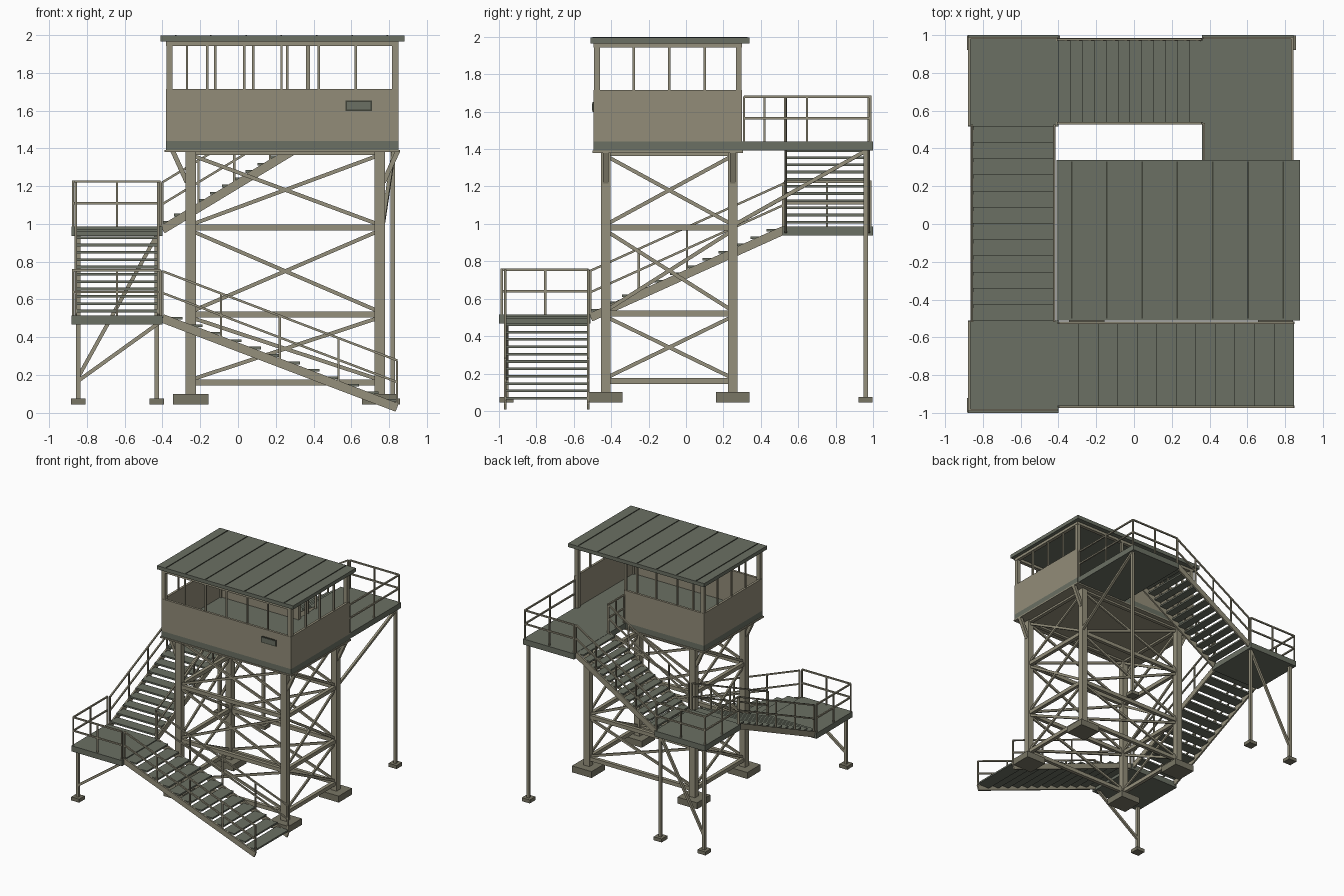
import bpy, bmesh
from mathutils import Vector

if "Cube" in bpy.data.objects:
    bpy.data.objects.remove(bpy.data.objects["Cube"])


def material(name, rgb):
    m = bpy.data.materials.new(name)
    m.diffuse_color = (*rgb, 1)
    m.use_nodes = True
    m.node_tree.nodes["Principled BSDF"].inputs["Base Color"].default_value = m.diffuse_color
    return m


STEEL = material("khaki steel", (0.30, 0.28, 0.20))
WALL = material("khaki wall panel", (0.29, 0.265, 0.19))
DARK = material("dark grey green", (0.145, 0.16, 0.125))
SEAM = material("seam dark", (0.05, 0.055, 0.04))
BASE = material("footing", (0.19, 0.18, 0.13))


class Part:
    """Collects boxes and bars into one named object."""

    def __init__(self, name, mat):
        self.name, self.mat, self.bm = name, mat, bmesh.new()

    def bar(self, a, b, w, h=None):
        # rectangular bar from a to b, w sideways and h upwards
        a, b, h = Vector(a), Vector(b), h or w
        d = (b - a).normalized()
        side = d.cross(Vector((0, 0, 1)))
        side = side.normalized() if side.length > 1e-4 else Vector((1, 0, 0))
        up = side.cross(d)
        rings = [[self.bm.verts.new(p + side * (i * w / 2) + up * (j * h / 2))
                  for i, j in ((-1, -1), (1, -1), (1, 1), (-1, 1))] for p in (a, b)]
        self.bm.faces.new(rings[0])
        self.bm.faces.new(rings[1])
        for i in range(4):
            k = (i + 1) % 4
            self.bm.faces.new((rings[0][i], rings[0][k], rings[1][k], rings[1][i]))

    def box(self, x0, x1, y0, y1, z0, z1):
        y = (y0 + y1) / 2
        z = (z0 + z1) / 2
        self.bar((x0, y, z), (x1, y, z), y1 - y0, z1 - z0)

    def done(self):
        bmesh.ops.recalc_face_normals(self.bm, faces=self.bm.faces)
        me = bpy.data.meshes.new(self.name)
        self.bm.to_mesh(me)
        self.bm.free()
        me.materials.append(self.mat)
        bpy.context.collection.objects.link(bpy.data.objects.new(self.name, me))


# Tower legs, footings, ring beams and cross bracing
LX, LY = (-0.25, 0.75), (-0.43, 0.25)
LEVELS = (0.16, 0.52, 0.98, 1.38)
legs, foots = Part("tower_legs", STEEL), Part("tower_footings", BASE)
knees = Part("knee_braces", STEEL)
for x in LX:
    for y in LY:
        legs.box(x - .027, x + .027, y - .025, y + .025, 0.09, 1.39)
        foots.box(x - .093, x + .093, y - .09, y + .09, 0.045, 0.10)
        s = 1 if x > 0 else -1
        knees.bar((x + s * .02, y, 1.22), (x + s * .095, y, 1.385), 0.03, 0.025)
legs.done(), foots.done(), knees.done()

rings, cross = Part("ring_beams", STEEL), Part("cross_bracing", STEEL)
corners = [(LX[0], LY[0]), (LX[1], LY[0]), (LX[1], LY[1]), (LX[0], LY[1])]
for i, p in enumerate(corners):
    q = corners[(i + 1) % 4]
    for z in LEVELS:
        rings.bar((*p, z), (*q, z), 0.03, 0.032)
    for z0, z1 in zip(LEVELS, LEVELS[1:]):
        cross.bar((*p, z0 + .015), (*q, z1 - .015), 0.014, 0.02)
        cross.bar((*p, z1 - .015), (*q, z0 + .015), 0.014, 0.02)
rings.done(), cross.done()

# Cabin floor, edge strip, walls and window posts
X0, X1, Y0, Y1, DOOR = -0.38, 0.85, -0.495, 0.30, 0.38
floor = Part("cabin_floor", DARK)
floor.box(X0, X1, Y0, Y1, 1.392, 1.44)
floor.done()
strip = Part("floor_edge_strip", STEEL)
strip.box(X0 - .008, X1 + .006, Y0 - .006, Y1 + .006, 1.38, 1.392)
strip.done()
walls = Part("cabin_walls", WALL)
walls.box(X0, X1, Y0, Y0 + .02, 1.44, 1.715)
walls.box(X0, DOOR, Y1 - .02, Y1, 1.44, 1.715)
for x in (X0, X1 - .02):
    walls.box(x, x + .02, Y0, Y1, 1.44, 1.715)
walls.done()

posts = Part("cabin_corner_posts", STEEL)
for x in (X0 + .018, X1 - .018):
    for y in (Y0 + .018, Y1 - .018):
        posts.box(x - .016, x + .016, y - .016, y + .016, 1.44, 1.95)
posts.box(DOOR - .02, DOOR, Y1 - .022, Y1 - .002, 1.44, 1.95)
posts.done()
mull = Part("window_posts", STEEL)
for x in (-.163, .033, .23, .427, .623):
    mull.box(x - .006, x + .006, Y0 + .006, Y0 + .018, 1.71, 1.95)
for x in (-.27, -.12, .08, .26):
    mull.box(x - .006, x + .006, Y1 - .018, Y1 - .006, 1.71, 1.95)
for y in (-.28, -.09, .10):
    for x in (X0 + .012, X1 - .012):
        mull.box(x - .006, x + .006, y - .006, y + .006, 1.71, 1.95)
mull.done()
header = Part("window_header", STEEL)
for y in (Y0 + .015, Y1 - .015):
    header.bar((X0, y, 1.955), (X1, y, 1.955), 0.03, 0.025)
for x in (X0 + .015, X1 - .015):
    header.bar((x, Y0, 1.955), (x, Y1, 1.955), 0.03, 0.025)
header.done()

# Roof with standing seams
roof, seams = Part("roof", DARK), Part("roof_seams", SEAM)
roof.box(-0.41, 0.88, -0.51, 0.34, 1.965, 1.996)
for i in range(7):
    x = -0.33 + i * 0.1867
    seams.box(x - .004, x + .004, -0.5, 0.33, 1.994, 2.0)
roof.done(), seams.done()

# Blank plate on the front wall
plate, frame = Part("wall_plate", DARK), Part("wall_plate_frame", SEAM)
frame.box(.57, .71, Y0 - .005, Y0, 1.597, 1.652)
plate.box(.578, .702, Y0 - .008, Y0, 1.605, 1.644)
plate.done(), frame.done()

# Landings
decks = Part("landings", DARK)
for x0, x1, y0, y1, z in ((-.88, -.40, -1, -.51, .515), (-.88, -.40, .515, 1, .985),
                          (.36, .845, Y1, 1, 1.44)):
    decks.box(x0, x1, y0, y1, z - .048, z)
decks.done()

# Railings
rails = Part("railings", STEEL)


def railing(a, b, n):
    a, b = Vector(a), Vector(b)
    for h in (.24, .125):
        up = Vector((0, 0, h))
        rails.bar(a + up, b + up, 0.012)
    for i in range(n + 1):
        p = a.lerp(b, i / n)
        rails.bar(p, p + Vector((0, 0, .24)), 0.011)


for y, e, z in ((-.985, -.52, .515), (.985, .525, .985)):
    railing((-.872, y, z), (-.41, y, z), 2)
    railing((-.872, e, z), (-.872, y, z), 2)
railing((.838, .31, 1.44), (.838, .985, 1.44), 2)
railing((.838, .985, 1.44), (.37, .985, 1.44), 2)
railing((.37, .31, 1.44), (.37, .53, 1.44), 2)

# Stair flights: two stringers, treads and rails on both sides
stringers, treads = Part("stair_stringers", STEEL), Part("stair_treads", DARK)


def flight(a, b, side, n=12, posts=4):
    a, b, s = Vector(a), Vector(b), Vector(side)
    for k in (-1, 1):
        stringers.bar(a + s * k, b + s * k, 0.014, 0.046)
        lift = Vector((0, 0, .01))
        railing(a + s * k + lift, b + s * k + lift, posts)
    run = Vector((b.x - a.x, b.y - a.y, 0)) / n
    for i in range(n):
        c = a.lerp(b, (i + .5) / n) + Vector((0, 0, .02))
        treads.bar(c - run * .54, c + run * .54, s.length * 2 - .01, 0.014)


flight((.842, -.745, .028), (-.40, -.745, .50), (0, .222, 0))
flight((-.64, -.51, .50), (-.64, .52, .965), (.218, 0, 0))
flight((-.40, .755, .97), (.36, .755, 1.43), (0, .222, 0))
rails.done(), stringers.done(), treads.done()

# Landing legs with small footings and diagonal braces
poles, pads = Part("landing_legs", STEEL), Part("landing_footings", BASE)
for x, y, top in ((-.845, -.96, .48), (-.845, .96, .95), (-.43, .96, .95), (.82, .96, 1.40)):
    poles.box(x - .012, x + .012, y - .012, y + .012, .06, top)
    pads.box(x - .038, x + .038, y - .038, y + .038, .045, .075)
poles.done(), pads.done()
braces = Part("landing_braces", STEEL)
for a, b in (((-.845, -.96, .17), (-.42, -.96, .475)), ((-.845, .96, .19), (-.43, .96, .94)),
             ((.765, .25, .99), (.825, .96, 1.39))):
    braces.bar(a, b, 0.02)
braces.done()
